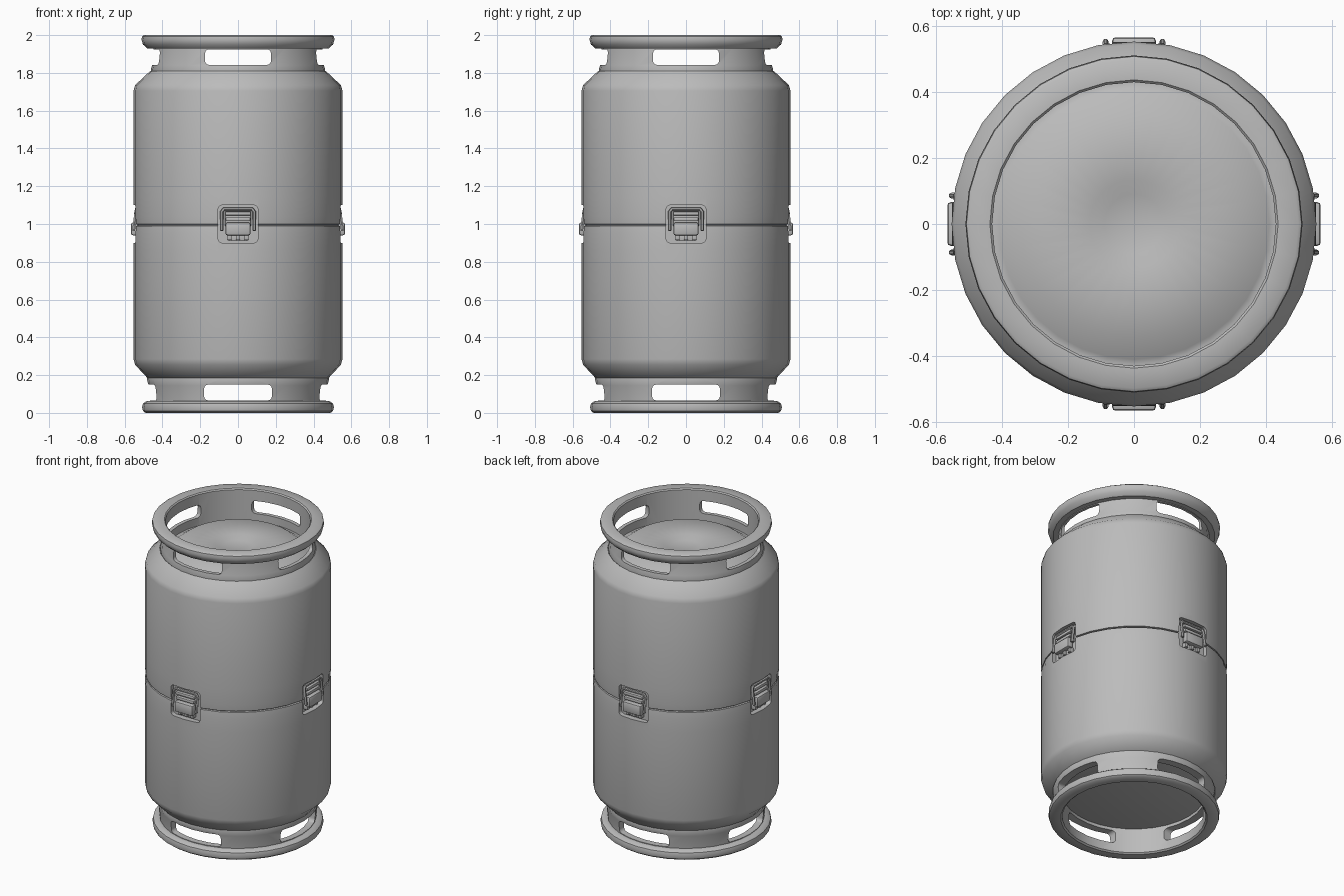
import bpy, bmesh, math

cube = bpy.data.objects.get("Cube")
if cube:
    bpy.data.objects.remove(cube)

SIDES = 32

steel = bpy.data.materials.new("brushed_grey_steel")
steel.use_nodes = True
GREY = (0.5, 0.5, 0.5, 1)
steel.diffuse_color = GREY
steel.node_tree.nodes["Principled BSDF"].inputs["Base Color"].default_value = GREY


def add(name, bm):
    bmesh.ops.recalc_face_normals(bm, faces=bm.faces)
    mesh = bpy.data.meshes.new(name)
    bm.to_mesh(mesh)
    bm.free()
    mesh.materials.append(steel)
    obj = bpy.data.objects.new(name, mesh)
    bpy.context.collection.objects.link(obj)
    return obj


def activate(obj):
    bpy.ops.object.select_all(action='DESELECT')
    obj.select_set(True)
    bpy.context.view_layer.objects.active = obj


def smooth(obj, angle=38):
    activate(obj)
    bpy.ops.object.shade_smooth_by_angle(angle=math.radians(angle))


def lathe(name, profile, closed):
    """Revolve (radius, height) points around z."""
    bm = bmesh.new()
    verts = [bm.verts.new((r, 0, z)) for r, z in profile]
    pairs = list(zip(verts, verts[1:] + verts[:1] if closed else verts[1:]))
    edges = [bm.edges.new(p) for p in pairs]
    bmesh.ops.spin(bm, geom=verts + edges, cent=(0, 0, 0), axis=(0, 0, 1),
                   angle=math.tau, steps=SIDES)
    bmesh.ops.remove_doubles(bm, verts=bm.verts, dist=0.0005)
    return add(name, bm)


def block(name, x, y, z, bevel=0.0, axis=None, turn=0):
    """Box from (low, high) ranges; bevel all edges or those along one axis."""
    bm = bmesh.new()
    bmesh.ops.create_cube(bm, size=1)
    for v in bm.verts:
        for i, (lo, hi) in enumerate((x, y, z)):
            v.co[i] = hi if v.co[i] > 0 else lo
    if bevel:
        edges = [e for e in bm.edges if axis is None or
                 abs((e.verts[0].co - e.verts[1].co).normalized()[axis]) > 0.9]
        bmesh.ops.bevel(bm, geom=edges, offset=bevel, segments=3 if axis is not None else 2,
                        profile=0.5, affect='EDGES')
    obj = add(name, bm)
    obj.rotation_euler.z = turn
    return obj


def cut(obj, cutters):
    activate(obj)
    for c in cutters:
        mod = obj.modifiers.new("cut", 'BOOLEAN')
        mod.operation = 'DIFFERENCE'
        mod.solver = 'EXACT'
        mod.object = c
        bpy.ops.object.modifier_apply(modifier=mod.name)
    for c in cutters:
        bpy.data.objects.remove(c)


QUARTERS = [("front", 0), ("left", math.pi / 2), ("back", math.pi), ("right", -math.pi / 2)]

# Barrel with domed lid, centre dimple and middle seam
body = lathe("barrel", [
    (0, 0.17), (0.44, 0.17), (0.48, 0.185), (0.545, 0.255), (0.553, 0.285),
    (0.553, 0.86), (0.553, 0.95), (0.549, 0.99), (0.538, 0.992), (0.538, 0.997),
    (0.549, 0.999), (0.553, 1.04), (0.553, 1.14), (0.553, 1.705), (0.545, 1.735),
    (0.465, 1.81), (0.44, 1.79), (0.425, 1.79), (0.41, 1.795), (0.345, 1.84),
    (0.135, 1.84), (0.09, 1.82), (0, 1.82)], False)
cut(body, [block("recess_cutter", (-0.105, 0.105), (-0.7, -0.515), (0.9, 1.1),
                 0.02, 1, turn) for _, turn in QUARTERS])
smooth(body)

# Carrying ring and foot ring with hand slots
top_ring = lathe("top_ring", [
    (0.43, 1.78), (0.455, 1.78), (0.462, 1.815), (0.455, 1.84), (0.447, 1.93),
    (0.48, 1.93), (0.503, 1.95), (0.511, 1.975), (0.508, 1.993), (0.498, 2.0),
    (0.437, 2.0), (0.43, 1.993)], True)
foot_ring = lathe("foot_ring", [
    (0.425, 0.2), (0.475, 0.2), (0.483, 0.18), (0.473, 0.145), (0.465, 0.062),
    (0.485, 0.062), (0.503, 0.05), (0.508, 0.03), (0.503, 0.01), (0.49, 0),
    (0.435, 0), (0.425, 0.008)], True)
for ring, height, half in ((top_ring, (1.842, 1.925), 0.175), (foot_ring, (0.066, 0.15), 0.18)):
    cut(ring, [block("slot_cutter", (-half, half), (-0.8, 0.8), height, 0.022, 1, turn)
               for turn in (0, math.pi / 2)])
    smooth(ring)


def wire(name, points, radius, turn):
    """Bent round wire, converted to a mesh."""
    curve = bpy.data.curves.new(name, 'CURVE')
    curve.dimensions = '3D'
    curve.bevel_depth = radius
    curve.bevel_resolution = 1
    curve.use_fill_caps = True
    spline = curve.splines.new('POLY')
    spline.points.add(len(points) - 1)
    for p, co in zip(spline.points, points):
        p.co = (*co, 1)
    curve.materials.append(steel)
    obj = bpy.data.objects.new(name, curve)
    bpy.context.collection.objects.link(obj)
    obj.rotation_euler.z = turn
    activate(obj)
    bpy.ops.object.convert(target='MESH')
    return bpy.context.object


# Four toggle latches set into the recesses
loop = [(-0.086, -0.553, 0.965), (-0.086, -0.54, 1.065), (-0.074, -0.538, 1.08)]
loop += [(-x, y, z) for x, y, z in reversed(loop)]
for side, turn in QUARTERS:
    parts = [
        block(side + "_latch_plate", (-0.068, 0.068), (-0.532, -0.51), (0.985, 1.07), 0.005, None, turn),
        block(side + "_latch_hook", (-0.068, 0.068), (-0.55, -0.51), (1.045, 1.065), 0.005, None, turn),
        block(side + "_latch_lever", (-0.066, 0.066), (-0.566, -0.525), (0.94, 1.008), 0.01, None, turn),
        block(side + "_latch_rib", (-0.066, 0.066), (-0.552, -0.52), (1.015, 1.035), 0.005, None, turn),
        block(side + "_latch_base", (-0.05, 0.05), (-0.53, -0.51), (0.91, 0.95), 0.004, None, turn),
        wire(side + "_latch_bail", loop, 0.009, turn)]
    for x in (-0.045, 0, 0.045):
        parts.append(block(side + "_latch_hinge", (x - 0.011, x + 0.011), (-0.543, -0.51),
                           (0.915, 0.95), 0.004, None, turn))
    for part in parts:
        smooth(part)
